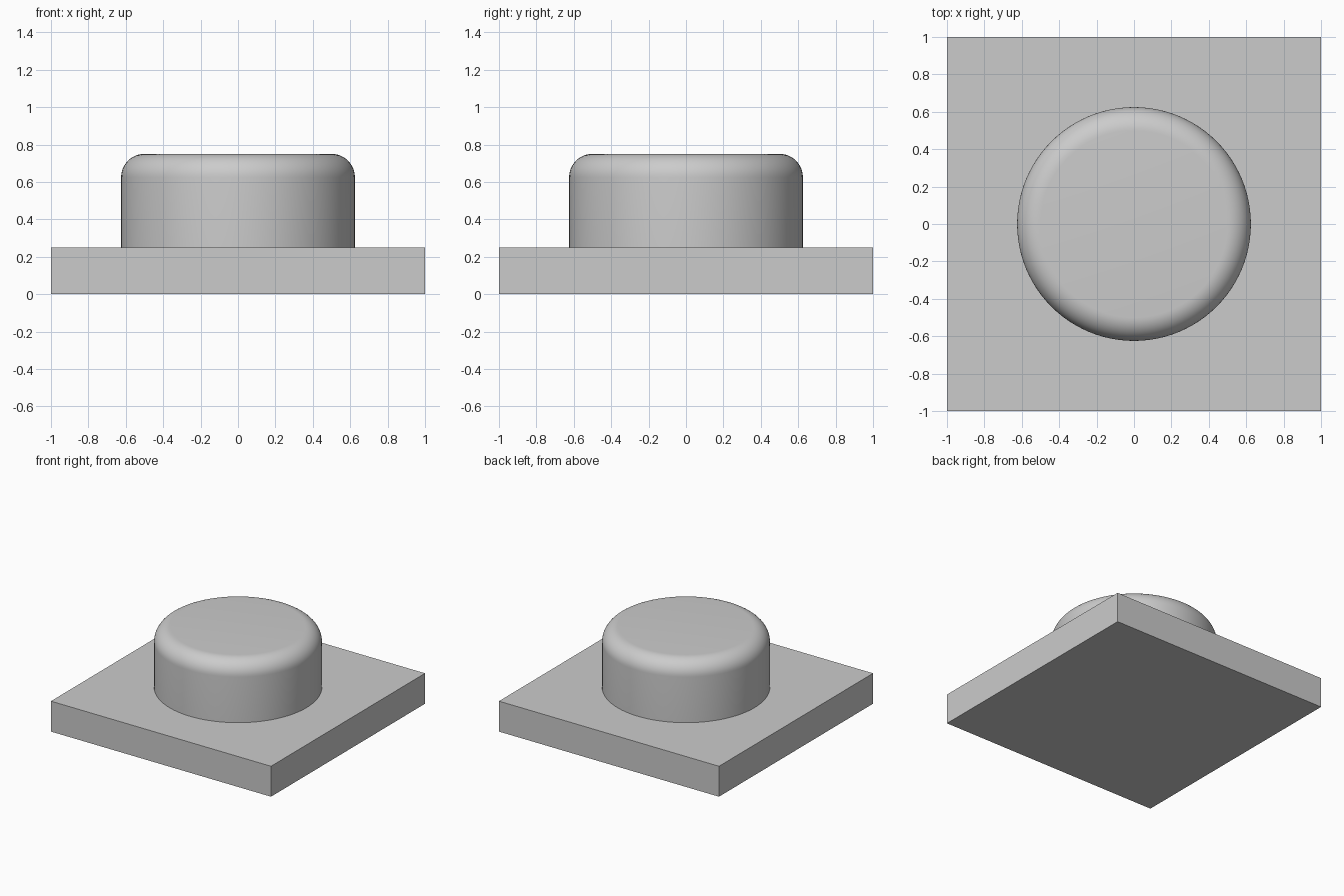
import bpy
import bmesh
import math

default_cube = bpy.data.objects.get("Cube")
if default_cube:
    bpy.data.objects.remove(default_cube, do_unlink=True)

SIDE = 2.0
BASE_HEIGHT = 0.25
BOSS_RADIUS = 0.625
TOP = 0.75
FILLET = 0.125

# Single plain grey
grey = bpy.data.materials.new("grey")
grey.use_nodes = True
colour = (0.6, 0.6, 0.6, 1.0)
grey.diffuse_color = colour
grey.node_tree.nodes["Principled BSDF"].inputs["Base Color"].default_value = colour

# Square base plate
bpy.ops.mesh.primitive_cube_add(size=1, location=(0, 0, BASE_HEIGHT / 2))
base = bpy.context.object
base.name = "base_plate"
base.scale = (SIDE, SIDE, BASE_HEIGHT)
bpy.ops.object.transform_apply(location=True, scale=True)
base.data.materials.append(grey)

# Round boss standing on the plate
height = TOP - BASE_HEIGHT
bpy.ops.mesh.primitive_cylinder_add(
    vertices=96, radius=BOSS_RADIUS, depth=height,
    location=(0, 0, BASE_HEIGHT + height / 2))
boss = bpy.context.object
boss.name = "round_boss"
bpy.ops.object.transform_apply(location=True)
boss.data.materials.append(grey)

# Rounded top rim; the underside is left open where it meets the plate
bm = bmesh.new()
bm.from_mesh(boss.data)
rim = [e for e in bm.edges if all(v.co.z > TOP - 0.01 for v in e.verts)]
bmesh.ops.bevel(bm, geom=rim, offset=FILLET, segments=12, profile=0.5, affect='EDGES')
underside = [f for f in bm.faces if f.normal.z < -0.9]
bmesh.ops.delete(bm, geom=underside, context='FACES')
bm.to_mesh(boss.data)
bm.free()
bpy.ops.object.shade_smooth_by_angle(angle=math.radians(30))
